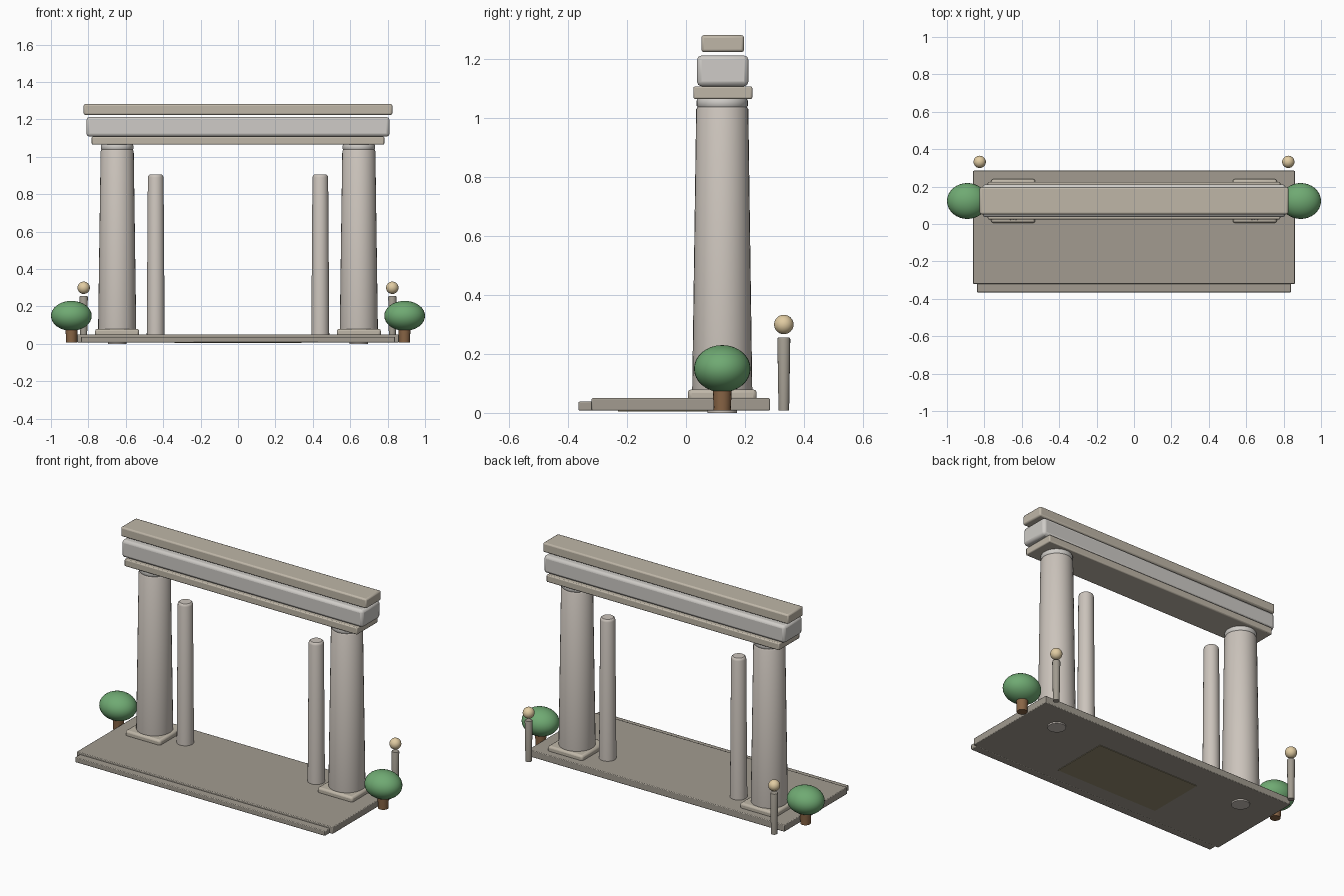
import bpy, bmesh, math
from mathutils import Matrix

if "Cube" in bpy.data.objects:
    bpy.data.objects.remove(bpy.data.objects["Cube"])

def material(name, rgb):
    m = bpy.data.materials.new(name)
    m.diffuse_color = (*rgb, 1)
    m.use_nodes = True
    m.node_tree.nodes["Principled BSDF"].inputs["Base Color"].default_value = m.diffuse_color
    return m

SLAB = material("dark_stone", (0.36, 0.33, 0.28))
SAND = material("sand_stone", (0.52, 0.47, 0.39))
PALE = material("pale_stone", (0.62, 0.60, 0.57))
SHAFT = material("shaft_stone", (0.60, 0.55, 0.50))
LEAF = material("leaf", (0.16, 0.40, 0.17))
BARK = material("bark", (0.25, 0.13, 0.06))
GLOW = material("lamp_glow", (0.75, 0.60, 0.36))
GOLD = material("underside_panel", (0.30, 0.26, 0.16))

def finish(bm, name, mat, mirror=False, bevel=0):
    bmesh.ops.recalc_face_normals(bm, faces=bm.faces)
    me = bpy.data.meshes.new(name)
    bm.to_mesh(me)
    bm.free()
    ob = bpy.data.objects.new(name, me)
    bpy.context.collection.objects.link(ob)
    me.materials.append(mat)
    bpy.ops.object.select_all(action='DESELECT')
    ob.select_set(True)
    bpy.context.view_layer.objects.active = ob
    bpy.ops.object.shade_smooth_by_angle(angle=math.radians(40))
    if bevel:
        b = ob.modifiers.new("bevel", 'BEVEL')
        b.width, b.segments = bevel, 2
    if mirror:
        ob.modifiers.new("mirror", 'MIRROR').use_axis[0] = True
    return ob

def box(name, x, y, z, mat, bevel=0, mirror=False):
    bm = bmesh.new()
    size = [b - a for a, b in (x, y, z)]
    mid = [(a + b) / 2 for a, b in (x, y, z)]
    bmesh.ops.create_cube(bm, size=1, matrix=Matrix.Translation(mid) @ Matrix.Diagonal((*size, 1)))
    return finish(bm, name, mat, mirror, bevel)

def lathe(name, x, y, profile, mat, sides=32):
    """Mirrored pair of turned parts from (radius, height) points."""
    bm = bmesh.new()
    rings = []
    for r, z in profile:
        rings.append([bm.verts.new((x + r * math.cos(2 * math.pi * i / sides),
                                    y + r * math.sin(2 * math.pi * i / sides), z))
                      for i in range(sides)])
    for lo, hi in zip(rings, rings[1:]):
        for i in range(sides):
            j = (i + 1) % sides
            bm.faces.new((lo[i], lo[j], hi[j], hi[i]))
    bm.faces.new(rings[0])
    bm.faces.new(rings[-1])
    return finish(bm, name, mat, mirror=True)

def ball(name, centre, radii, mat):
    bm = bmesh.new()
    bmesh.ops.create_uvsphere(bm, u_segments=32, v_segments=16, radius=1,
                              matrix=Matrix.Translation(centre) @ Matrix.Diagonal((*radii, 1)))
    return finish(bm, name, mat, mirror=True)

YC = 0.123  # depth of the colonnade line

# platform and front step
box("platform", (-0.86, 0.86), (-0.32, 0.285), (0.008, 0.05), SLAB, 0.004)
box("front_step", (-0.84, 0.84), (-0.365, -0.315), (0.008, 0.038), SLAB, 0.004)
box("underside_panel", (-0.34, 0.34), (-0.23, 0.12), (0.005, 0.03), GOLD)

# large columns with plinth and neck
box("column_plinth", (0.528, 0.764), (YC - 0.117, YC + 0.117), (0.04, 0.08), SAND, 0.012, True)
lathe("column_foot", 0.646, YC, [(0.05, 0.0), (0.05, 0.03)], SHAFT)
lathe("column_shaft", 0.646, YC,
      [(0.10, 0.06), (0.102, 0.075), (0.0885, 1.03), (0.084, 1.038)], SHAFT)
lathe("column_neck", 0.646, YC,
      [(0.082, 1.036), (0.087, 1.042), (0.087, 1.06), (0.083, 1.067)], PALE)

# thin inner columns
lathe("inner_column", 0.44, YC,
      [(0.048, 0.04), (0.042, 0.89), (0.039, 0.9), (0.033, 0.905)], SHAFT, 24)

# entablature beams
box("lower_beam", (-0.782, 0.782), (0.025, 0.225), (1.065, 1.108), SAND, 0.006)
box("middle_beam", (-0.81, 0.81), (0.037, 0.212), (1.108, 1.213), PALE, 0.016)
box("top_beam", (-0.825, 0.825), (0.052, 0.197), (1.224, 1.282), SAND, 0.009)

# lamp posts
lathe("lamp_post", 0.825, 0.332, [(0.018, 0.008), (0.022, 0.25), (0.02, 0.255)], SLAB, 16)
ball("lamp_globe", (0.825, 0.332, 0.30), (0.033, 0.033, 0.033), GLOW)

# bushes
lathe("bush_trunk", 0.89, YC, [(0.029, 0.008), (0.033, 0.1)], BARK, 16)
ball("bush_crown", (0.891, YC, 0.15), (0.109, 0.096, 0.08), LEAF)
